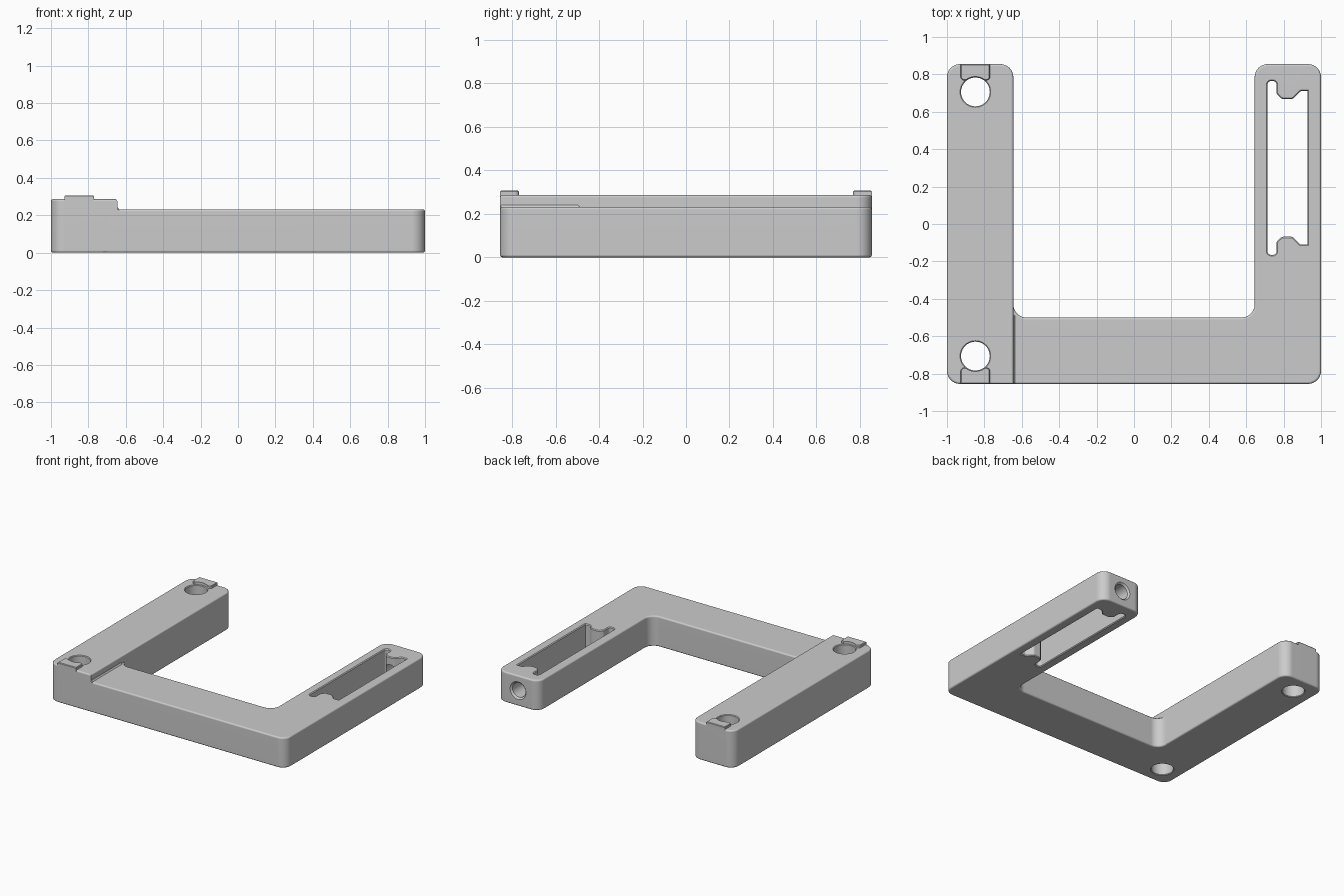
import bpy, bmesh, math
from mathutils import Vector, Matrix

if "Cube" in bpy.data.objects:
    bpy.data.objects.remove(bpy.data.objects["Cube"])

grey = bpy.data.materials.new("plain grey")
grey.use_nodes = True
COLOUR = (0.6, 0.6, 0.6, 1)
grey.diffuse_color = COLOUR
grey.node_tree.nodes["Principled BSDF"].inputs["Base Color"].default_value = COLOUR

EDGE = 0.012      # small rounding on outer edges
HALF_Y = 0.855
CORNER = 0.07
cutters = []


def rounded(points, steps=8):
    """Counter-clockwise outline from (x, y, corner radius) points."""
    out = []
    for i, (x, y, r) in enumerate(points):
        p = Vector((x, y))
        if not r:
            out.append(p)
            continue
        a = (Vector(points[i - 1][:2]) - p).normalized()
        b = (Vector(points[(i + 1) % len(points)][:2]) - p).normalized()
        half = a.angle(b) / 2
        centre = p + (a + b).normalized() * (r / math.sin(half))
        start = p + a * (r / math.tan(half)) - centre
        end = p + b * (r / math.tan(half)) - centre
        sweep = start.angle_signed(end)
        for k in range(steps + 1):
            out.append(centre + Matrix.Rotation(-sweep * k / steps, 2) @ start)
    return out


def circle(x, y, r, n=40):
    return [Vector((x + r * math.cos(math.tau * k / n), y + r * math.sin(math.tau * k / n)))
            for k in range(n)]


def offset(outline, d):
    """Move every edge of the outline outwards by d."""
    out = []
    for i, p in enumerate(outline):
        e1 = (p - outline[i - 1]).normalized()
        e2 = (outline[(i + 1) % len(outline)] - p).normalized()
        n1, n2 = Vector((e1.y, -e1.x)), Vector((e2.y, -e2.x))
        out.append(p + (n1 + n2) * (d / (1 + n1.dot(n2))))
    return out


def stack(name, outline, levels):
    """Solid through the outline, offset by a given amount at each height."""
    bm = bmesh.new()
    rings = [[bm.verts.new((p.x, p.y, z)) for p in offset(outline, d)] for z, d in levels]
    n = len(outline)
    for low, high in zip(rings, rings[1:]):
        for i in range(n):
            j = (i + 1) % n
            bm.faces.new((low[i], low[j], high[j], high[i]))
    bm.faces.new(rings[0][::-1])
    bm.faces.new(rings[-1])
    mesh = bpy.data.meshes.new(name)
    bm.to_mesh(mesh)
    bm.free()
    mesh.materials.append(grey)
    obj = bpy.data.objects.new(name, mesh)
    bpy.context.collection.objects.link(obj)
    return obj


def soft_levels(bottom, top, r=EDGE):
    """Heights and insets for rounded bottom and top edges."""
    quarter = [math.radians(a) for a in (0, 30, 60, 90)]
    low = [(bottom + r * (1 - math.sin(a)), -r * (1 - math.cos(a))) for a in reversed(quarter)]
    high = [(top - r * (1 - math.sin(a)), -r * (1 - math.cos(a))) for a in quarter]
    return low + high


def cutter_levels(bottom, top, rim):
    """Heights and flares for a cutter that breaks both rims."""
    return [(bottom - 0.1, rim), (bottom, rim), (bottom + rim, 0),
            (top - rim, 0), (top, rim), (top + 0.1, rim)]


def cut(obj, cutter):
    cutter.hide_render = True
    cutters.append(cutter)
    mod = obj.modifiers.new("cut", 'BOOLEAN')
    mod.operation = 'DIFFERENCE'
    mod.solver = 'EXACT'
    mod.object = cutter


# Low frame: front bar and slotted arm
FRAME_TOP, RAIL_TOP, RAIL_X = 0.232, 0.287, -0.645
frame = stack("frame", rounded([
    (-0.70, -HALF_Y, 0), (1, -HALF_Y, CORNER), (1, HALF_Y, CORNER), (0.645, HALF_Y, CORNER),
    (0.645, -0.5, CORNER), (RAIL_X, -0.5, CORNER), (RAIL_X, -0.41, 0), (-0.70, -0.41, 0),
]), soft_levels(0, FRAME_TOP))

# Taller side rail
rail = stack("side_rail", rounded([
    (-1, -HALF_Y, CORNER), (RAIL_X, -HALF_Y, 0), (RAIL_X, HALF_Y, CORNER), (-1, HALF_Y, CORNER),
]), soft_levels(0, RAIL_TOP))

# Small fillet strip at the foot of the rail step
strip = stack("step_fillet", rounded([
    (RAIL_X - 0.01, -HALF_Y, 0), (RAIL_X + 0.01, -HALF_Y, 0),
    (RAIL_X + 0.01, -0.49, 0), (RAIL_X - 0.01, -0.49, 0),
]), [(0.222, 0), (FRAME_TOP, 0), (0.242, -0.008)])

# Notched slot through the arm, symmetric end to end
SLOT_MID = 0.30
upper = [(0.928, 0.71, 0), (0.89, 0.71, 0.01), (0.848, 0.668, 0.02), (0.79, 0.668, 0.02),
         (0.762, 0.695, 0.02), (0.762, 0.765, 0.02), (0.714, 0.765, 0.02)]
lower = [(x, 2 * SLOT_MID - y, r) for x, y, r in reversed(upper)]
slot = stack("slot_cutter", rounded(upper + lower, 5), cutter_levels(0, FRAME_TOP, 0.006))
cut(frame, slot)

# Screw bore from the arm's back end into the slot
bore = stack("bore_cutter", circle(0, 0, 0.055),
             [(-HALF_Y - 0.1, EDGE), (-HALF_Y, EDGE), (-HALF_Y + EDGE, 0), (-0.60, 0)])
bore.rotation_euler.x = math.pi / 2
bore.location = (0.822, 0, 0.118)
cut(frame, bore)

# Rail holes and the raised tabs beside them
parts = [frame, rail, strip]
for side, place in ((1, "back"), (-1, "front")):
    hole = stack(place + "_hole_cutter", circle(-0.848, side * 0.706, 0.077),
                 cutter_levels(0, RAIL_TOP, 0.005))
    ys = sorted((side * 0.768, side * HALF_Y))
    r_low, r_high = (0.02, 0) if side > 0 else (0, 0.02)
    tab = stack(place + "_tab", rounded([
        (-0.927, ys[0], r_low), (-0.77, ys[0], r_low),
        (-0.77, ys[1], r_high), (-0.927, ys[1], r_high),
    ], 5), [(0.26, 0), (0.302, 0), (0.307, -0.004)])
    cut(rail, hole)
    cut(tab, hole)
    parts.append(tab)

# Bake the cuts, then drop the cutters
bpy.ops.object.select_all(action='DESELECT')
for obj in parts:
    obj.select_set(True)
bpy.context.view_layer.objects.active = frame
bpy.ops.object.convert(target='MESH')
for cutter in cutters:
    if cutter.name in bpy.context.scene.objects:
        cutter.hide_set(True)

# Smooth the curved walls, keep flat faces flat
bpy.ops.object.shade_smooth_by_angle(angle=math.radians(35))
for obj in parts:
    mod = obj.modifiers.new("flat faces", 'WEIGHTED_NORMAL')
    mod.keep_sharp = True
